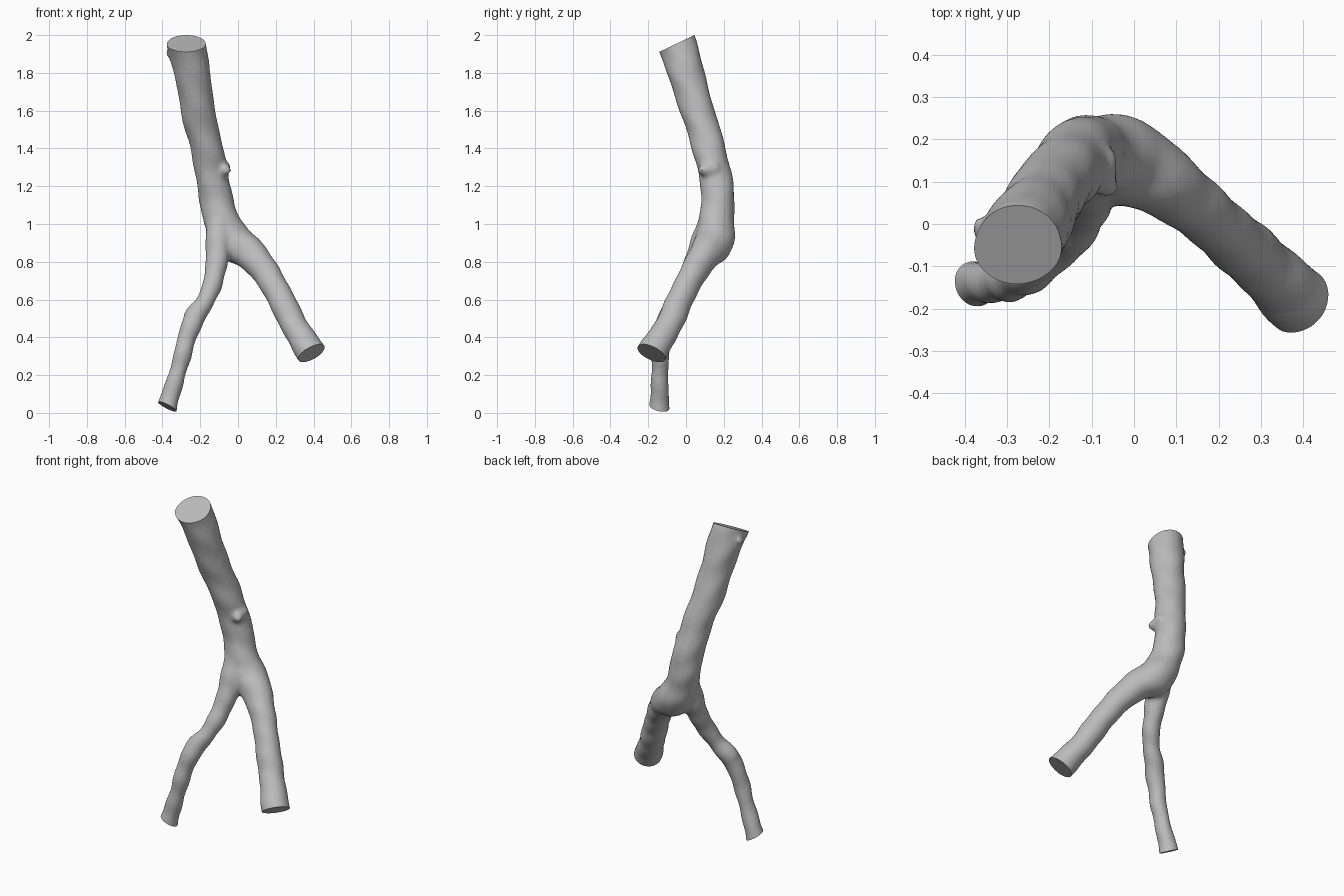
import bpy, bmesh
from math import sin
from mathutils import Vector

old = bpy.data.objects.get("Cube")
if old:
    bpy.data.objects.remove(old, do_unlink=True)

bark = bpy.data.materials.new("grey bark")
bark.use_nodes = True
GREY = (0.5, 0.5, 0.5, 1)
bark.diffuse_color = GREY
bark.node_tree.nodes["Principled BSDF"].inputs["Base Color"].default_value = GREY


def limb(bm, points):
    """Add a round tube through (x, y, z, radius) points to bm."""
    curve = bpy.data.curves.new("limb_path", "CURVE")
    curve.dimensions = "3D"
    curve.bevel_depth = 1
    curve.bevel_resolution = 6
    curve.use_fill_caps = True
    spline = curve.splines.new("BEZIER")
    spline.radius_interpolation = "CARDINAL"
    spline.bezier_points.add(len(points) - 1)
    for bp, (x, y, z, r) in zip(spline.bezier_points, points):
        bp.co = (x, y, z)
        bp.radius = r
        bp.handle_left_type = bp.handle_right_type = "AUTO"
    obj = bpy.data.objects.new("limb_path", curve)
    bpy.context.collection.objects.link(obj)
    deps = bpy.context.evaluated_depsgraph_get()
    mesh = bpy.data.meshes.new_from_object(obj.evaluated_get(deps))
    bm.from_mesh(mesh)
    bpy.data.objects.remove(obj, do_unlink=True)
    bpy.data.meshes.remove(mesh)


bm = bmesh.new()
# Trunk bending at the elbow into the left limb; both ends overshoot their cuts
limb(bm, [(-.30, -.13, 2.12, .108), (-.27, -.045, 1.94, .104), (-.242, .0, 1.8, .097),
          (-.212, .06, 1.6, .09), (-.165, .12, 1.4, .088), (-.128, .165, 1.2, .088),
          (-.09, .162, 1.03, .094), (-.03, .15, .91, .104), (.06, .105, .845, .09),
          (.135, .05, .76, .074), (.225, -.028, .61, .072), (.3, -.095, .46, .073),
          (.38, -.175, .33, .08), (.44, -.235, .23, .082)])
# Right limb
limb(bm, [(-.1, .14, 1.03, .07), (-.105, .085, .88, .068), (-.122, .02, .74, .056),
          (-.168, -.05, .6, .049), (-.237, -.1, .49, .057), (-.272, -.125, .39, .05),
          (-.322, -.14, .2, .046), (-.365, -.14, .07, .054), (-.4, -.145, -.05, .062)])
# Front crease, knots and a snapped twig
limb(bm, [(-.1, .1, .85, .06), (-.03, .09, .97, .035)])
limb(bm, [(-.1, .14, 1.29, .06), (-.07, .095, 1.285, .035), (-.05, .07, 1.285, .02)])
limb(bm, [(-.1, .15, 1.3, .05), (-.045, .145, 1.29, .025)])
limb(bm, [(-.255, -.095, .5, .045), (-.275, -.1, .48, .02)])
limb(bm, [(-.3, -.03, 1.9, .03), (-.355, -.02, 1.9, .022), (-.375, .01, 1.92, .012)])

mesh = bpy.data.meshes.new("forked_branch")
bm.to_mesh(mesh)
bm.free()
branch = bpy.data.objects.new("forked_branch", mesh)
bpy.context.collection.objects.link(branch)

# Fuse the limbs into one skin and soften the fork
fuse = branch.modifiers.new("fuse", "REMESH")
fuse.mode = "VOXEL"
fuse.voxel_size = .012
soft = branch.modifiers.new("soften", "SMOOTH")
soft.factor = .5
soft.iterations = 8
deps = bpy.context.evaluated_depsgraph_get()
fused = bpy.data.meshes.new_from_object(branch.evaluated_get(deps))
branch.modifiers.clear()
branch.data = fused

bm = bmesh.new()
bm.from_mesh(fused)
# Gentle unevenness of the bark
bm.normal_update()
for v in bm.verts:
    x, y, z = v.co
    wave = sin(23 * z + 9 * x) * sin(19 * x - 14 * y + 5 * z) + .5 * sin(41 * z + 30 * y)
    v.co += v.normal * .003 * wave

# Saw the three ends flat
cuts = [((-.275, -.05, 1.955), (0, -.43, .9)),
        ((-.378, -.14, .035), (-.45, -.2, -.87)),
        ((.385, -.185, .315), (.45, -.4, -.8))]
for point, normal in cuts:
    p = Vector(point)
    near = [f for f in bm.faces if (f.calc_center_median() - p).length < .32]
    geom = near + list({e for f in near for e in f.edges}) + list({v for f in near for v in f.verts})
    cut = bmesh.ops.bisect_plane(bm, geom=geom, plane_co=p, plane_no=normal, clear_outer=True)
    rim = [e for e in cut["geom_cut"] if isinstance(e, bmesh.types.BMEdge)]
    bmesh.ops.triangle_fill(bm, edges=rim, use_beauty=True, normal=normal)
bmesh.ops.recalc_face_normals(bm, faces=bm.faces)
bm.to_mesh(fused)
bm.free()

fused.materials.clear()
fused.materials.append(bark)
bpy.ops.object.select_all(action="DESELECT")
branch.select_set(True)
bpy.context.view_layer.objects.active = branch
bpy.ops.object.shade_smooth_by_angle(angle=.7)
